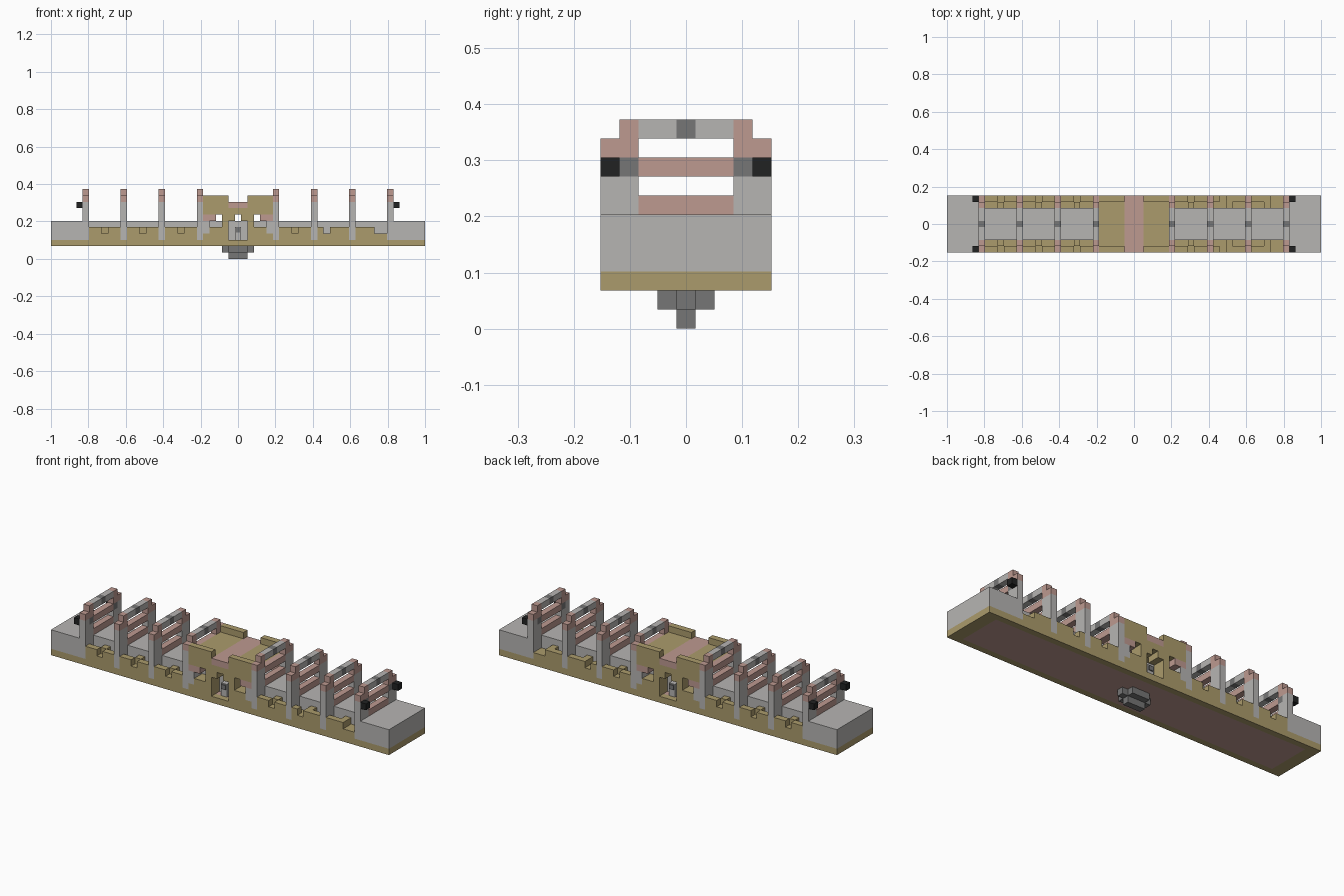
import bpy, bmesh
from mathutils import Vector

cube = bpy.data.objects.get("Cube")
if cube:
    bpy.data.objects.remove(cube, do_unlink=True)

U = 2 / 59  # size of one building block


def material(name, rgb):
    m = bpy.data.materials.new(name)
    m.use_nodes = True
    col = (*rgb, 1)
    m.diffuse_color = col
    node = next(n for n in m.node_tree.nodes if n.type == 'BSDF_PRINCIPLED')
    node.inputs["Base Color"].default_value = col
    node.inputs["Roughness"].default_value = 0.9
    return m


MATS = [
    material("olive_stone", (0.41, 0.33, 0.15)),
    material("pale_grey", (0.47, 0.46, 0.45)),
    material("dusty_pink", (0.51, 0.32, 0.28)),
    material("dark_grey", (0.18, 0.18, 0.18)),
    material("black_lamp", (0.015, 0.016, 0.016)),
]
OLIVE, GREY, PINK, DARK, BLACK = range(5)

cells = {}  # (x, y, z) block -> (part, colour)


def fill(part, colour, x, y, z):
    """Fill an inclusive block range; later parts replace earlier ones."""
    for i in range(x[0], x[1] + 1):
        for j in range(y[0], y[1] + 1):
            for k in range(z[0], z[1] + 1):
                cells[i, j, k] = (part, colour)


def carve(x, y, z):
    for i in range(x[0], x[1] + 1):
        for j in range(y[0], y[1] + 1):
            for k in range(z[0], z[1] + 1):
                cells.pop((i, j, k), None)


def both(s, a, b):
    """Inclusive range a..b mirrored to side s."""
    return (a, b) if s > 0 else (-b, -a)


# Keel under the middle
fill("keel", DARK, (-1, 1), (0, 0), (0, 0))
fill("keel", DARK, (-2, 2), (0, 0), (1, 1))
fill("keel", DARK, (-1, 1), (-1, 1), (1, 1))

# Base slab with a pink underside panel, and the raised deck
fill("base", OLIVE, (-29, 29), (-4, 4), (2, 2))
fill("base", PINK, (-27, 27), (-3, 3), (2, 2))
fill("deck", GREY, (-23, 23), (-2, 2), (3, 5))

for s in (-1, 1):
    fill("end_block", GREY, both(s, 24, 29), (-4, 4), (3, 5))

# Low side walls with notched tops and an inner ledge
NOTCHES = {-21, -15, -9, 9, 14, 22, 23}
for t in (-1, 1):
    fill("side_wall", OLIVE, (-23, 23), both(t, 3, 4), (3, 3))
    for x in range(-23, 24):
        if x not in NOTCHES:
            fill("side_wall", OLIVE, (x, x), both(t, 4, 4), (4, 4))
        if x % 3 == 0:
            fill("side_wall", OLIVE, (x, x), both(t, 3, 3), (4, 4))

# Central room: side walls, roof and parapets
for t in (-1, 1):
    y = both(t, 3, 4)
    fill("room_wall", OLIVE, (-5, 5), y, (3, 7))
    for s in (-1, 1):
        fill("room_wall", GREY, both(s, 5, 5), y, (4, 5))
        fill("room_wall", PINK, both(s, 4, 5), y, (6, 6))
        carve(both(s, 3, 3), y, (6, 6))
        carve(both(s, 3, 4), y, (5, 5))
    # Doorway with a small grey pedestal in it
    carve((-1, 1), y, (3, 5))
    carve((0, 0), y, (6, 6))
    fill("pedestal", GREY, (0, 0), both(t, 3, 3), (3, 4))
fill("roof", OLIVE, (-5, 5), (-4, 4), (8, 8))
fill("roof", PINK, (-1, 1), (-4, 4), (8, 8))
for s in (-1, 1):
    for t in (-1, 1):
        fill("parapet", OLIVE, both(s, 2, 5), both(t, 4, 4), (9, 9))

# Gate frames: stepped posts, two pink rails and a grey top beam
for s in (-1, 1):
    for n in (6, 12, 18, 24):
        x = both(s, n, n)
        for t in (-1, 1):
            fill("gate_post", GREY, x, both(t, 3, 4), (3, 8))
            fill("gate_post", PINK, x, both(t, 3, 4), (9, 9))
            fill("gate_post", PINK, x, both(t, 3, 3), (10, 10))
        for z in (6, 8):
            fill("gate_rail", PINK, x, (-2, 2), (z, z))
        fill("top_beam", GREY, x, (-2, 2), (10, 10))
        fill("top_beam", DARK, x, (0, 0), (10, 10))
    # Dark fittings and lamps on the outermost gates
    for t in (-1, 1):
        fill("post_fitting", DARK, both(s, 24, 24), both(t, 3, 3), (8, 8))
        fill("lamp", BLACK, both(s, 25, 25), both(t, 4, 4), (8, 8))

# Turn each part's exposed block faces into one clean mesh
AXES = [Vector(v) for v in ((1, 0, 0), (0, 1, 0), (0, 0, 1))]
for part in dict.fromkeys(p for p, c in cells.values()):
    bm = bmesh.new()
    for pos, (owner, colour) in cells.items():
        if owner != part:
            continue
        centre = Vector(pos) + Vector((0, 0, 0.5))
        for a in range(3):
            for s in (-1, 1):
                n = AXES[a] * s
                if tuple(int(p + d) for p, d in zip(pos, n)) in cells:
                    continue
                u, w = AXES[(a + 1) % 3] / 2, AXES[(a + 2) % 3] / 2 * s
                mid = centre + n / 2
                loop = (mid - u - w, mid + u - w, mid + u + w, mid - u + w)
                face = bm.faces.new([bm.verts.new(p * U) for p in loop])
                face.material_index = colour
    bmesh.ops.remove_doubles(bm, verts=bm.verts, dist=U / 100)
    bmesh.ops.dissolve_limit(bm, angle_limit=0.02, verts=bm.verts,
                             edges=bm.edges, delimit={'MATERIAL'})
    mesh = bpy.data.meshes.new(part)
    bm.to_mesh(mesh)
    bm.free()
    for m in MATS:
        mesh.materials.append(m)
    bpy.context.collection.objects.link(bpy.data.objects.new(part, mesh))

# Dark plates on the pedestal fronts
for t in (-1, 1):
    bm = bmesh.new()
    bmesh.ops.create_cube(bm, size=1)
    bmesh.ops.scale(bm, vec=(U * 0.7, 0.006, U * 0.7), verts=bm.verts)
    bmesh.ops.translate(bm, vec=(0, t * (3.5 * U + 0.003), 4.5 * U), verts=bm.verts)
    name = "pedestal_plate_front" if t < 0 else "pedestal_plate_back"
    mesh = bpy.data.meshes.new(name)
    bm.to_mesh(mesh)
    bm.free()
    mesh.materials.append(MATS[DARK])
    bpy.context.collection.objects.link(bpy.data.objects.new(name, mesh))
